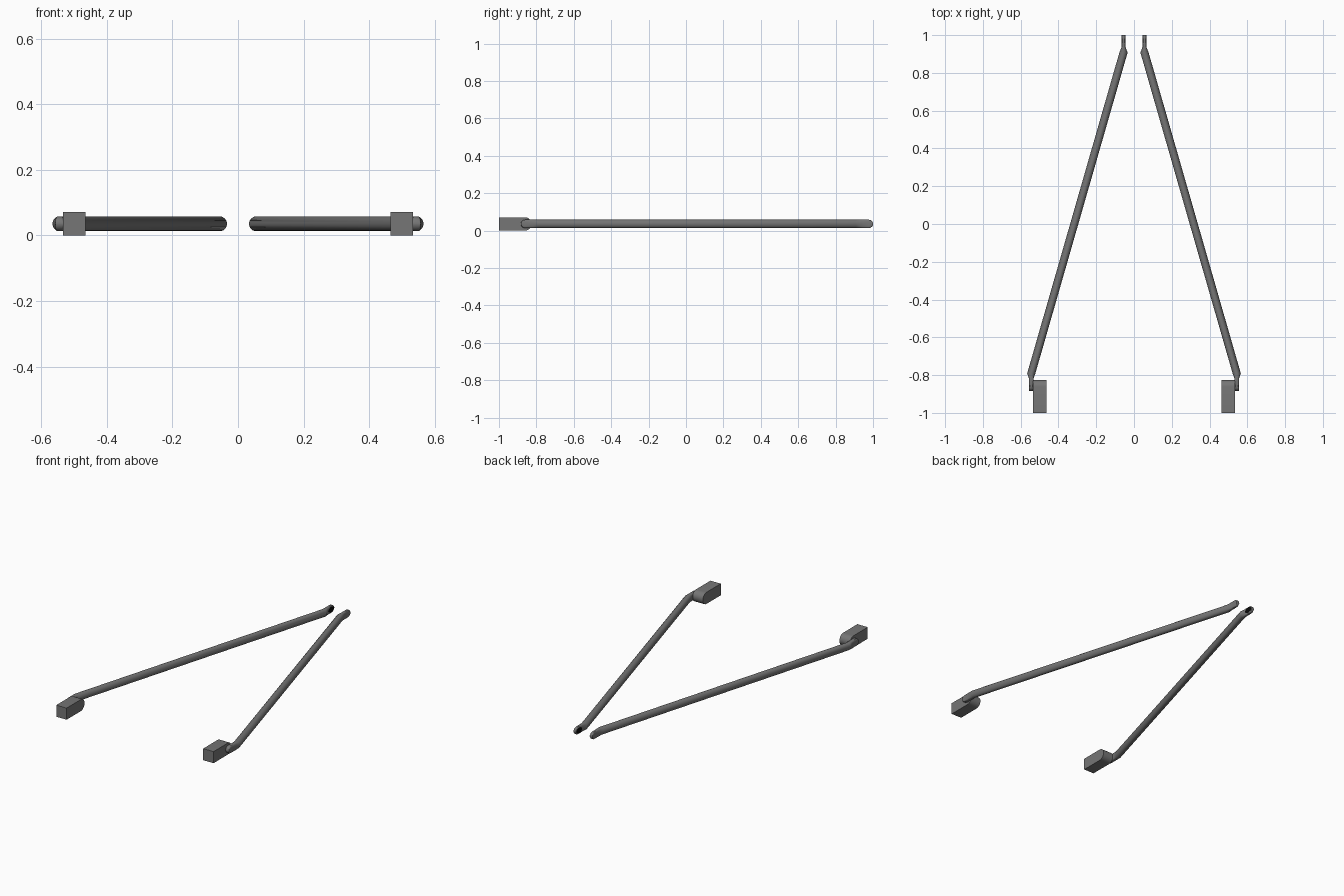
import bpy, bmesh, math

if "Cube" in bpy.data.objects:
    bpy.data.objects.remove(bpy.data.objects["Cube"])

def material(name, v):
    m = bpy.data.materials.new(name)
    m.diffuse_color = (v, v, v, 1)
    m.use_nodes = True
    m.node_tree.nodes["Principled BSDF"].inputs["Base Color"].default_value = m.diffuse_color
    return m

grey = material("dark grey metal", 0.18)
black = material("black", 0.003)
ZC = 0.0355

def loft(name, rings, mat, smooth=None):
    """Skin a list of closed rings and cap both ends."""
    bm = bmesh.new()
    rows = [[bm.verts.new(p) for p in r] for r in rings]
    n = len(rows[0])
    for a, b in zip(rows, rows[1:]):
        for i in range(n):
            bm.faces.new((a[i], a[(i + 1) % n], b[(i + 1) % n], b[i]))
    bm.faces.new(rows[0])
    bm.faces.new(rows[-1])
    bmesh.ops.recalc_face_normals(bm, faces=bm.faces)
    me = bpy.data.meshes.new(name)
    bm.to_mesh(me)
    bm.free()
    ob = bpy.data.objects.new(name, me)
    bpy.context.collection.objects.link(ob)
    me.materials.append(mat)
    if smooth:
        bpy.ops.object.select_all(action='DESELECT')
        ob.select_set(True)
        bpy.context.view_layer.objects.active = ob
        bpy.ops.object.shade_smooth_by_angle(angle=math.radians(smooth))
    return ob

def section(s, x, y, hx, hz, power):
    """Rounded cross-section in the xz plane; low power makes it boxy."""
    pts = []
    for i in range(20):
        a = math.tau * (i + 0.5) / 20
        c = math.cos(a)
        pts.append((s * (x + hx * math.copysign(abs(c) ** power, c)), y,
                    ZC + hz * math.sin(a)))
    return pts

R = 0.0225
TIP = [(R * math.sin(t), R * math.cos(t)) for t in
       (math.radians(d) for d in (0, 25, 45, 62, 76, 86))]

for s, side in ((-1, "left"), (1, "right")):
    # tube with flattened, round-ended tabs at both ends
    spec = [(0.0555, 1.0 - R + d, 0.01, h, 0.3) for d, h in reversed(TIP)]
    spec += [(0.0555, 0.938, 0.01, R, 0.3), (0.0555, 0.908, 0.022, R, 1.0),
             (0.5435, -0.79, 0.022, R, 1.0), (0.544, -0.816, 0.013, R, 0.3)]
    spec += [(0.544, -0.883 + R - d, 0.013, h, 0.3) for d, h in TIP]
    loft(side + "_strut", [section(s, *p) for p in spec], grey, 35)

    # mounting block with half-round rear end
    prof = [(-1.0, 0.0)]
    for i in range(13):
        a = -math.pi / 2 + math.pi * i / 12
        prof.append((-0.861 + 0.0355 * math.cos(a), ZC + 0.0355 * math.sin(a)))
    prof.append((-1.0, 0.071))
    loft(side + "_mounting_block",
         [[(s * x, y, z) for y, z in prof] for x in (0.464, 0.534)], grey, 35)

    # dark pad on the inner face of the rear tab
    loft(side + "_tab_pad",
         [[(s * x, 0.97 + 0.026 * math.cos(math.tau * i / 20),
            ZC + 0.016 * math.sin(math.tau * i / 20)) for i in range(20)]
          for x in (0.0445, 0.05)], black)
